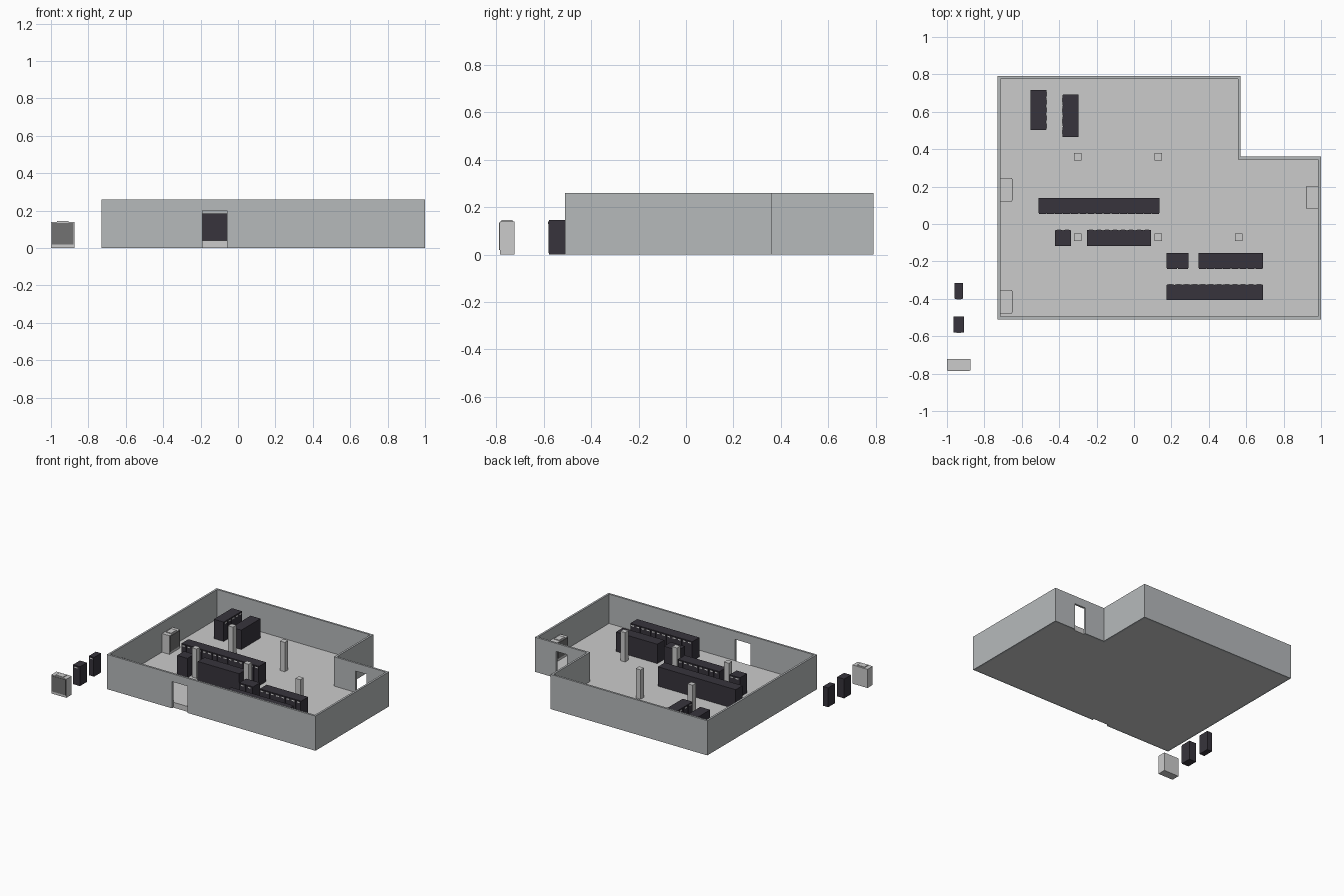
import bpy, bmesh, math
from mathutils import Matrix, Vector

cube = bpy.data.objects.get("Cube")
if cube:
    bpy.data.objects.remove(cube, do_unlink=True)


def material(name, rgb):
    m = bpy.data.materials.new(name)
    m.use_nodes = True
    m.diffuse_color = (*rgb, 1)
    bsdf = next(n for n in m.node_tree.nodes if n.type == 'BSDF_PRINCIPLED')
    bsdf.inputs["Base Color"].default_value = (*rgb, 1)
    return m


WALL = material("wall grey", (.47, .49, .50))
FLOOR = material("pale grey", (.60, .60, .60))
DARK = material("rack charcoal", (.038, .034, .045))
GRILLE = material("grille grey", (.17, .17, .17))
LABEL = material("label white", (.8, .8, .8))

WALL_TOP, FLOOR_TOP, THICK = .26, .04, .015
UNIT_H = .145


def finish(name, bm, mats):
    bmesh.ops.recalc_face_normals(bm, faces=bm.faces)
    mesh = bpy.data.meshes.new(name)
    bm.to_mesh(mesh)
    bm.free()
    for m in mats:
        mesh.materials.append(m)
    ob = bpy.data.objects.new(name, mesh)
    bpy.context.collection.objects.link(ob)
    return ob


def add_box(bm, lo, hi, index=0):
    lo, hi = Vector(lo), Vector(hi)
    mat = Matrix.Translation((lo + hi) / 2) @ Matrix.Diagonal((*(hi - lo), 1))
    verts = bmesh.ops.create_cube(bm, size=1, matrix=mat)["verts"]
    for f in {f for v in verts for f in v.link_faces}:
        f.material_index = index


def box(name, lo, hi, mat):
    bm = bmesh.new()
    add_box(bm, lo, hi)
    return finish(name, bm, [mat])


def room_outline(inset):
    """Corners of the L-shaped room, moved inward by the inset."""
    x0, x1, x2 = -.73 + inset, .57 - inset, 1 - inset
    y0, y1, y2 = -.51 + inset, .36 - inset, .79 - inset
    return [(x0, y0), (x2, y0), (x2, y1), (x1, y1), (x1, y2), (x0, y2)]


def prism(bm, face, height):
    new = bmesh.ops.extrude_face_region(bm, geom=face)["geom"]
    bmesh.ops.translate(bm, vec=(0, 0, height),
                        verts=[v for v in new if isinstance(v, bmesh.types.BMVert)])


# Raised floor slab
bm = bmesh.new()
prism(bm, [bm.faces.new([bm.verts.new((x, y, 0)) for x, y in room_outline(THICK)])], FLOOR_TOP)
finish("raised_floor", bm, [FLOOR])

# Outer walls as an extruded ring
bm = bmesh.new()
outer, inner = ([bm.verts.new((x, y, 0)) for x, y in room_outline(d)] for d in (0, THICK))
ring = []
for i in range(len(outer)):
    j = (i + 1) % len(outer)
    ring.append(bm.faces.new((outer[i], outer[j], inner[j], inner[i])))
prism(bm, ring, WALL_TOP)
walls = finish("outer_walls", bm, [WALL])

# Doorways cut through the walls
for x0, x1, y in ((-.19, -.06, -.5), (.735, .825, .35)):
    cutter = box("doorway_cutter", (x0, y - .04, -.1), (x1, y + .04, .2), WALL)
    cutter.hide_render = True
    mod = walls.modifiers.new("doorway", 'BOOLEAN')
    mod.operation, mod.solver, mod.object = 'DIFFERENCE', 'EXACT', cutter
    bpy.context.view_layer.objects.active = walls
    bpy.ops.object.modifier_apply(modifier=mod.name)
    bpy.data.objects.remove(cutter, do_unlink=True)

# Square pillars
for x, y in ((-.30, .36), (.13, .36), (-.30, -.07), (.13, -.07), (.56, -.07)):
    box("pillar", (x - .02, y - .02, 0), (x + .02, y + .02, WALL_TOP), FLOOR)


def place(ob, x, y, z, angle):
    ob.location = (x, y, z)
    ob.rotation_euler.z = math.radians(angle)


def rack_row(name, count, width, x, y, z, angle):
    """Row of cabinets, front towards -y before turning."""
    bm = bmesh.new()
    length, half = count * width, .0425
    add_box(bm, (-length / 2, -half + .003, 0), (length / 2, half, UNIT_H))
    for i in range(count):
        left = -length / 2 + i * width
        # Cabinet door and its name plate
        add_box(bm, (left + .002, -half, .006), (left + width - .002, -half + .003, UNIT_H - .003))
        mid = left + width / 2
        add_box(bm, (mid - .011, -half - .002, UNIT_H - .016),
                (mid + .011, -half, UNIT_H - .008), 1)
    place(finish(name, bm, [DARK, LABEL]), x, y, z, angle)


SLIM, WIDE = .043, .058
rack_row("rack_row_back_left", 5, SLIM, -.51, .61, FLOOR_TOP, 90)
rack_row("rack_row_back_right", 4, WIDE * .98, -.34, .578, FLOOR_TOP, -90)
rack_row("rack_row_centre", 15, SLIM, -.187, .097, FLOOR_TOP, 0)
rack_row("rack_pair_middle", 2, SLIM, -.38, -.075, FLOOR_TOP, 180)
rack_row("rack_row_middle", 8, SLIM, -.08, -.075, FLOOR_TOP, 180)
rack_row("rack_pair_front", 2, WIDE, .233, -.197, FLOOR_TOP, 0)
rack_row("rack_row_front", 8, SLIM, .518, -.197, FLOOR_TOP, 0)
rack_row("rack_row_near_wall", 12, SLIM, .432, -.365, FLOOR_TOP, 180)
rack_row("spare_slim_rack", 1, SLIM, -.937, -.358, 0, 0)
rack_row("spare_wide_rack", 1, WIDE, -.937, -.537, 0, 0)


def cooler(name, x, y, z, angle):
    """Cooling cabinet with a grey front grille, front towards -y."""
    bm = bmesh.new()
    w, d = .0625, .0325
    add_box(bm, (-w, -d + .003, 0), (w, d, UNIT_H - .005))
    add_box(bm, (-w + .005, -d, .018), (w - .005, -d + .003, UNIT_H - .01), 1)
    add_box(bm, (-w / 2, -d + .01, UNIT_H - .005), (w / 2, d - .01, UNIT_H))
    place(finish(name, bm, [FLOOR, GRILLE]), x, y, z, angle)


cooler("cooler_left_back", -.682, .183, FLOOR_TOP, 90)
cooler("cooler_left_front", -.682, -.415, FLOOR_TOP, 90)
cooler("cooler_right", .952, .142, FLOOR_TOP, -90)
cooler("spare_cooler", -.9375, -.7545, 0, 0)
